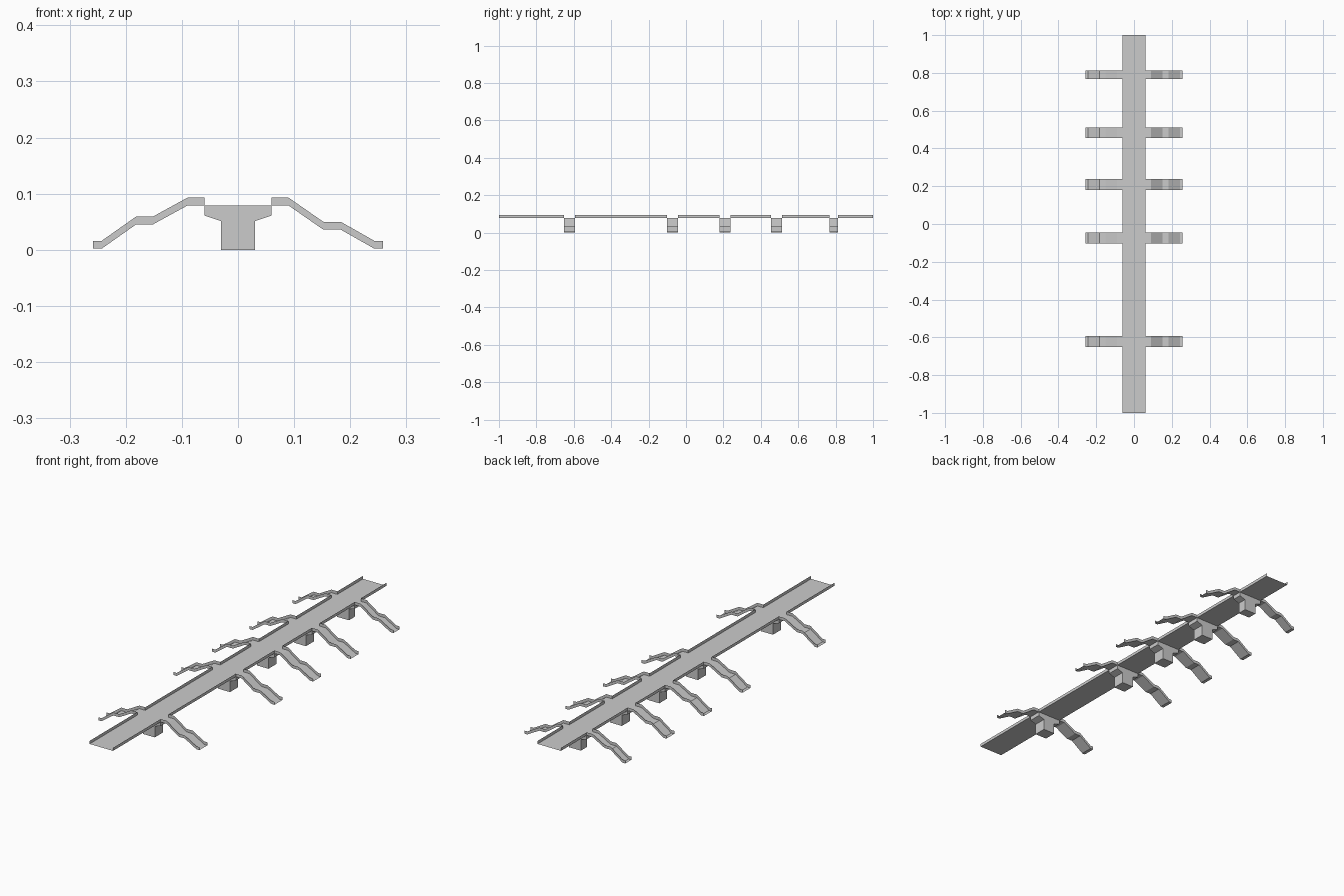
import bpy

if "Cube" in bpy.data.objects:
    bpy.data.objects.remove(bpy.data.objects["Cube"])

HALF_W = 0.06      # half width of the deck
DECK_Z = 0.079     # walking surface
WALL = 0.014       # parapet height
# stair position along the bridge: (centre y, width)
STAIRS = [(-0.622, 0.058), (-0.073, 0.058), (0.209, 0.058),
          (0.483, 0.058), (0.79, 0.044)]
LEFT_PATH = [(-0.06, 0.079), (-0.09, 0.079), (-0.152, 0.045),
             (-0.182, 0.045), (-0.243, 0.002), (-0.258, 0.002)]
RIGHT_PATH = [(0.06, 0.079), (0.09, 0.079), (0.152, 0.036),
              (0.183, 0.036), (0.243, 0.002), (0.258, 0.002)]


def make(name, verts, faces):
    mesh = bpy.data.meshes.new(name)
    mesh.from_pydata(verts, [], faces)
    mesh.update()
    obj = bpy.data.objects.new(name, mesh)
    bpy.context.collection.objects.link(obj)
    return obj


def channel(name, path, y0, y1):
    """Open sheet channel: a floor along the path with a parapet each side."""
    verts, faces = [], []
    for x, z in path:
        verts += [(x, y0, z + WALL), (x, y0, z), (x, y1, z), (x, y1, z + WALL)]
    flip = path[-1][0] < path[0][0]
    for i in range(len(path) - 1):
        for j in range(3):
            a = i * 4 + j
            f = (a, a + 4, a + 5, a + 1)
            faces.append(f[::-1] if flip else f)
    return make(name, verts, faces)


def pier(name, y0, y1):
    """Hammerhead pier, open on top where it meets the deck."""
    half = [(0.03, 0), (0.03, 0.051), (HALF_W, 0.061), (HALF_W, DECK_Z)]
    prof = half + [(-x, z) for x, z in reversed(half)]
    n = len(prof)
    verts = [(x, y, z) for y in (y0, y1) for x, z in prof]
    faces = [tuple(range(n)), tuple(range(2 * n - 1, n - 1, -1))]
    faces += [(i, i + n, (i + 1) % n + n, (i + 1) % n)
              for i in range(n) if i != 3]
    return make(name, verts, faces)


# deck sheet
make("deck", [(-HALF_W, -1, DECK_Z), (HALF_W, -1, DECK_Z),
              (HALF_W, 1, DECK_Z), (-HALF_W, 1, DECK_Z)], [(0, 1, 2, 3)])

# parapets, broken where the stairs join
cuts = [-1] + [c + s * w / 2 for c, w in STAIRS for s in (-1, 1)] + [1]
for side, label in ((-1, "left"), (1, "right")):
    verts, faces = [], []
    for a, b in zip(cuts[::2], cuts[1::2]):
        k, x = len(verts), side * HALF_W
        verts += [(x, a, DECK_Z), (x, b, DECK_Z),
                  (x, b, DECK_Z + WALL), (x, a, DECK_Z + WALL)]
        faces.append((k, k + 1, k + 2, k + 3))
    make(label + "_parapet", verts, faces)

# stairs and piers
for i, (c, w) in enumerate(STAIRS, 1):
    y0, y1 = c - w / 2, c + w / 2
    channel(f"left_stair_{i}", LEFT_PATH, y0, y1)
    channel(f"right_stair_{i}", RIGHT_PATH, y0, y1)
    pier(f"pier_{i}", y0, y1)
